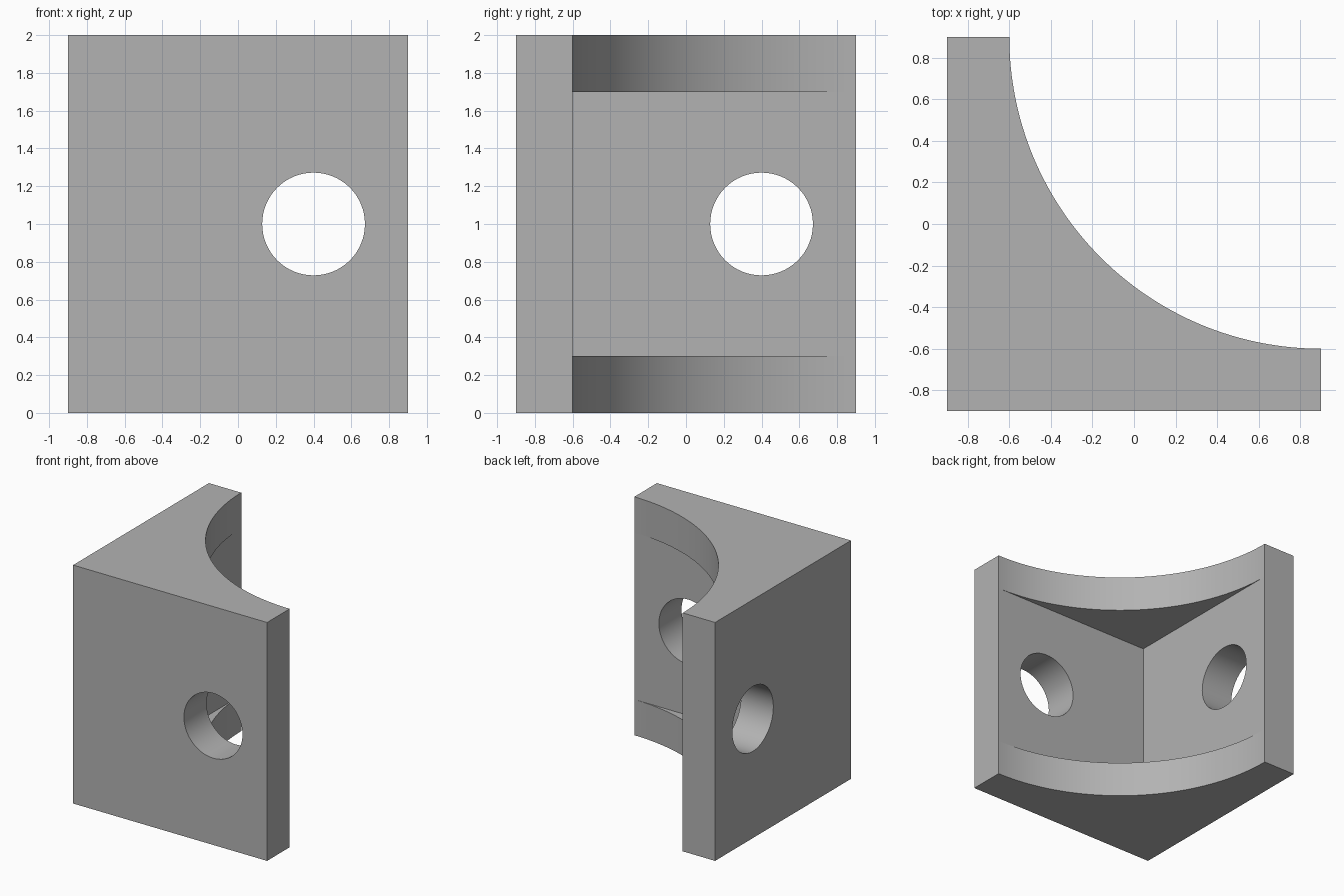
import bpy, bmesh
from math import sin, cos, pi
from mathutils import Matrix

cube = bpy.data.objects.get("Cube")
if cube:
    bpy.data.objects.remove(cube, do_unlink=True)

OUT, IN, HEIGHT, PLATE = 0.9, -0.6, 2.0, 0.3
RADIUS, STEPS = OUT - IN, 64
HOLE_R, HOLE_POS = 0.272, 0.4

grey = bpy.data.materials.new("plain grey")
grey.use_nodes = True
colour = (0.45, 0.45, 0.45, 1)
grey.diffuse_color = colour
grey.node_tree.nodes["Principled BSDF"].inputs["Base Color"].default_value = colour


def make_object(name, bm):
    bmesh.ops.recalc_face_normals(bm, faces=bm.faces[:])
    mesh = bpy.data.meshes.new(name)
    bm.to_mesh(mesh)
    bm.free()
    mesh.materials.append(grey)
    obj = bpy.data.objects.new(name, mesh)
    bpy.context.collection.objects.link(obj)
    return obj


# Corner bracket: two walls joined by a concave web at top and bottom
bm = bmesh.new()
levels = (0, PLATE, HEIGHT - PLATE, HEIGHT)
arcs = []
for z in levels:
    angles = [pi + pi / 2 * i / STEPS for i in range(STEPS + 1)]
    arcs.append([bm.verts.new((OUT + RADIUS * cos(a), OUT + RADIUS * sin(a), z))
                 for a in angles])

# Outer corners, listed from the front end round to the back end
outline = ((OUT, -OUT), (-OUT, -OUT), (-OUT, OUT))
low, high = [[bm.verts.new((x, y, z)) for x, y in outline] for z in (0, HEIGHT)]
for arc, corners in ((arcs[0], low), (arcs[3], high)):
    bm.faces.new(arc + corners)
for i in range(2):
    bm.faces.new((low[i], low[i + 1], high[i + 1], high[i]))

# Narrow wall ends
for arc_end, corner in ((-1, 0), (0, 2)):
    bm.faces.new([low[corner]] + [arc[arc_end] for arc in arcs] + [high[corner]])

# Curved web edges
for a, b in ((arcs[0], arcs[1]), (arcs[2], arcs[3])):
    for i in range(STEPS):
        bm.faces.new((a[i], a[i + 1], b[i + 1], b[i]))

# Inner ledges and flat inner walls
inner = [bm.verts.new((IN, IN, z)) for z in levels[1:3]]
for arc, corner in zip(arcs[1:3], inner):
    bm.faces.new(arc + [corner])
for end in (0, -1):
    bm.faces.new((inner[0], inner[1], arcs[2][end], arcs[1][end]))
bracket = make_object("corner_bracket", bm)

# Round bolt hole through each wall
wall_mid = (IN - OUT) / 2
for name, axis, spot in (("front_hole_cutter", "X", (HOLE_POS, wall_mid, HEIGHT / 2)),
                         ("side_hole_cutter", "Y", (wall_mid, HOLE_POS, HEIGHT / 2))):
    bm = bmesh.new()
    bmesh.ops.create_cone(bm, cap_ends=True, segments=64, radius1=HOLE_R,
                          radius2=HOLE_R, depth=0.6,
                          matrix=Matrix.Translation(spot) @ Matrix.Rotation(pi / 2, 4, axis))
    cutter = make_object(name, bm)
    cutter.hide_render = True
    cutter.hide_set(True)
    cutter.display_type = 'WIRE'
    cut = bracket.modifiers.new(name, 'BOOLEAN')
    cut.operation, cut.solver, cut.object = 'DIFFERENCE', 'EXACT', cutter

# Apply the cuts, then smooth the curved faces
bpy.context.view_layer.objects.active = bracket
bracket.select_set(True)
for mod in list(bracket.modifiers):
    bpy.ops.object.modifier_apply(modifier=mod.name)
bpy.ops.object.shade_smooth_by_angle(angle=pi / 6)
